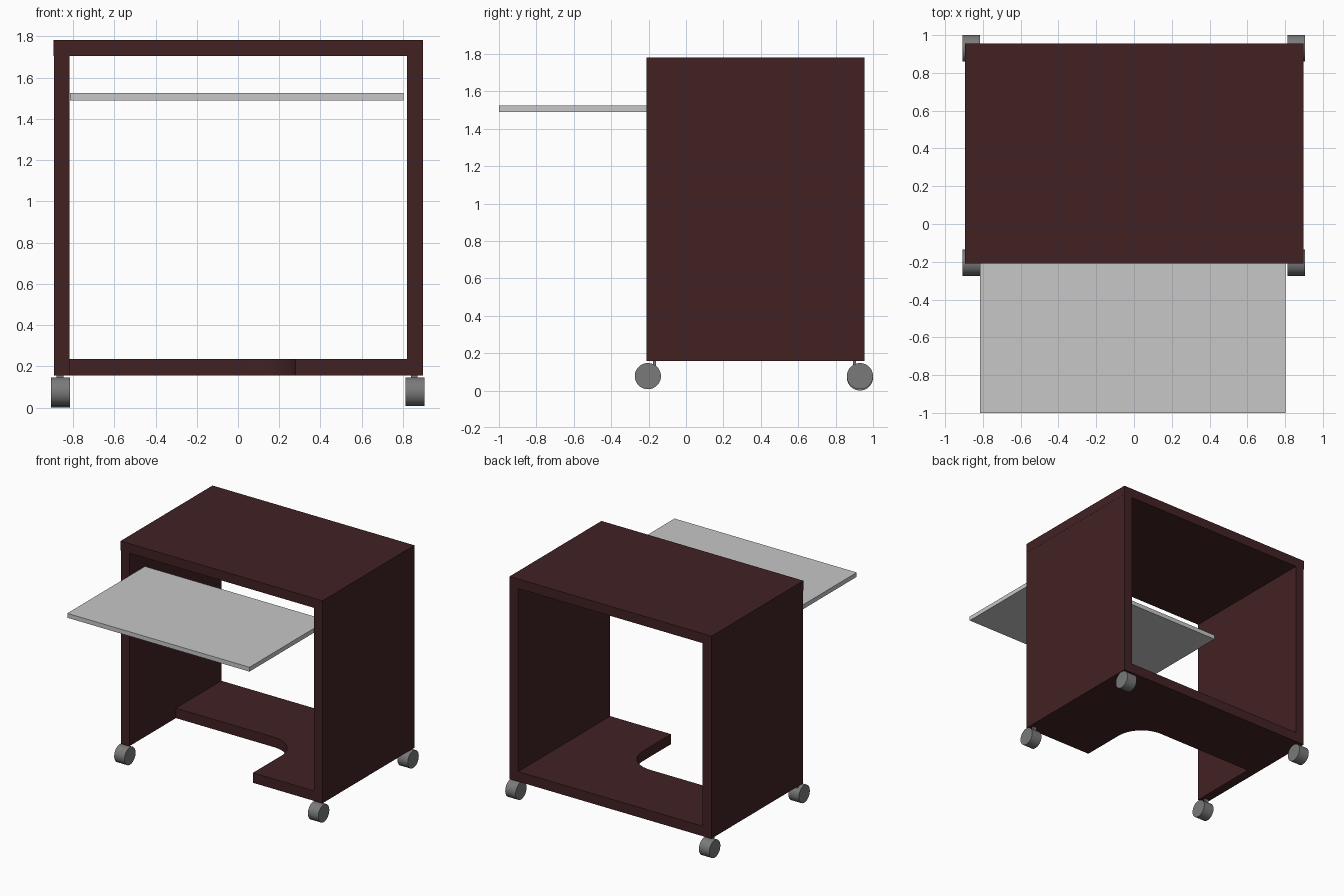
import bpy, bmesh, math
from mathutils import Matrix

if "Cube" in bpy.data.objects:
    bpy.data.objects.remove(bpy.data.objects["Cube"])


def material(name, r, g, b):
    m = bpy.data.materials.new(name)
    m.diffuse_color = (r, g, b, 1)
    m.use_nodes = True
    m.node_tree.nodes["Principled BSDF"].inputs["Base Color"].default_value = m.diffuse_color
    return m


WOOD = material("dark mahogany", 0.054, 0.0155, 0.0168)
GREY = material("caster grey", 0.195, 0.195, 0.195)
TRAY = material("light grey", 0.57, 0.57, 0.57)


def finish(name, bm, mat):
    bmesh.ops.recalc_face_normals(bm, faces=bm.faces)
    me = bpy.data.meshes.new(name)
    bm.to_mesh(me)
    bm.free()
    me.materials.append(mat)
    ob = bpy.data.objects.new(name, me)
    bpy.context.collection.objects.link(ob)
    return ob


def smooth(ob):
    bpy.ops.object.select_all(action='DESELECT')
    ob.select_set(True)
    bpy.context.view_layer.objects.active = ob
    bpy.ops.object.shade_smooth_by_angle(angle=math.radians(35))


def box(name, x, y, z, mat):
    bm = bmesh.new()
    size = Matrix.Diagonal((x[1] - x[0], y[1] - y[0], z[1] - z[0], 1))
    mid = Matrix.Translation([sum(v) / 2 for v in (x, y, z)])
    bmesh.ops.create_cube(bm, size=1, matrix=mid @ size)
    return finish(name, bm, mat)


FRONT, BACK = -0.21, 0.955
BASE, SLAB = 0.157, 1.705

# Cabinet top and side panels
box("top_panel", (-0.895, 0.897), (FRONT, BACK), (SLAB, 1.782), WOOD)
box("left_panel", (-0.893, -0.817), (FRONT, BACK), (BASE, SLAB), WOOD)
box("right_panel", (0.82, 0.896), (FRONT, BACK), (BASE, SLAB), WOOD)

# Bottom shelf: L-shaped outline with a rounded inside corner
corner_x, corner_y, r = 0.28, 0.38, 0.23
outline = [(0.82, FRONT), (0.82, BACK), (-0.817, BACK), (-0.817, corner_y)]
for i in range(17):
    a = math.radians(90 - 90 * i / 16)
    outline.append((corner_x - r + r * math.cos(a), corner_y - r + r * math.sin(a)))
outline.append((corner_x, FRONT))
bm = bmesh.new()
face = bm.faces.new([bm.verts.new((x, y, BASE)) for x, y in outline])
up = bmesh.ops.extrude_face_region(bm, geom=[face])
bmesh.ops.translate(bm, vec=(0, 0, 0.08),
                    verts=[v for v in up["geom"] if isinstance(v, bmesh.types.BMVert)])
if not face.is_valid or len(bm.faces) < len(outline) + 2:
    bm.faces.new([v for v in bm.verts if abs(v.co.z - BASE) < 1e-5])
smooth(finish("bottom_shelf", bm, WOOD))

# Pulled-out keyboard tray
box("keyboard_tray", (-0.815, 0.802), (-1.0, -0.014), (1.49, 1.525), TRAY)

# Casters: wheel plus small stem at each corner
for side, cx, sx in (("left", -0.861, -0.863), ("right", 0.858, 0.854)):
    for end, cy, sy in (("front", -0.204, -0.168), ("back", 0.93, 0.9)):
        cz = 0.07 if (side, end) == ("left", "back") else 0.077
        bm = bmesh.new()
        bmesh.ops.create_cone(bm, cap_ends=True, segments=40, radius1=0.07,
                              radius2=0.07, depth=0.092,
                              matrix=Matrix.Translation((cx, cy, cz)) @ Matrix.Rotation(math.pi / 2, 4, 'Y'))
        smooth(finish(f"{end}_{side}_wheel", bm, GREY))
        box(f"{end}_{side}_stem", (sx - 0.016, sx + 0.016), (sy - 0.008, sy + 0.008),
            (0.1, BASE + 0.003), GREY)
